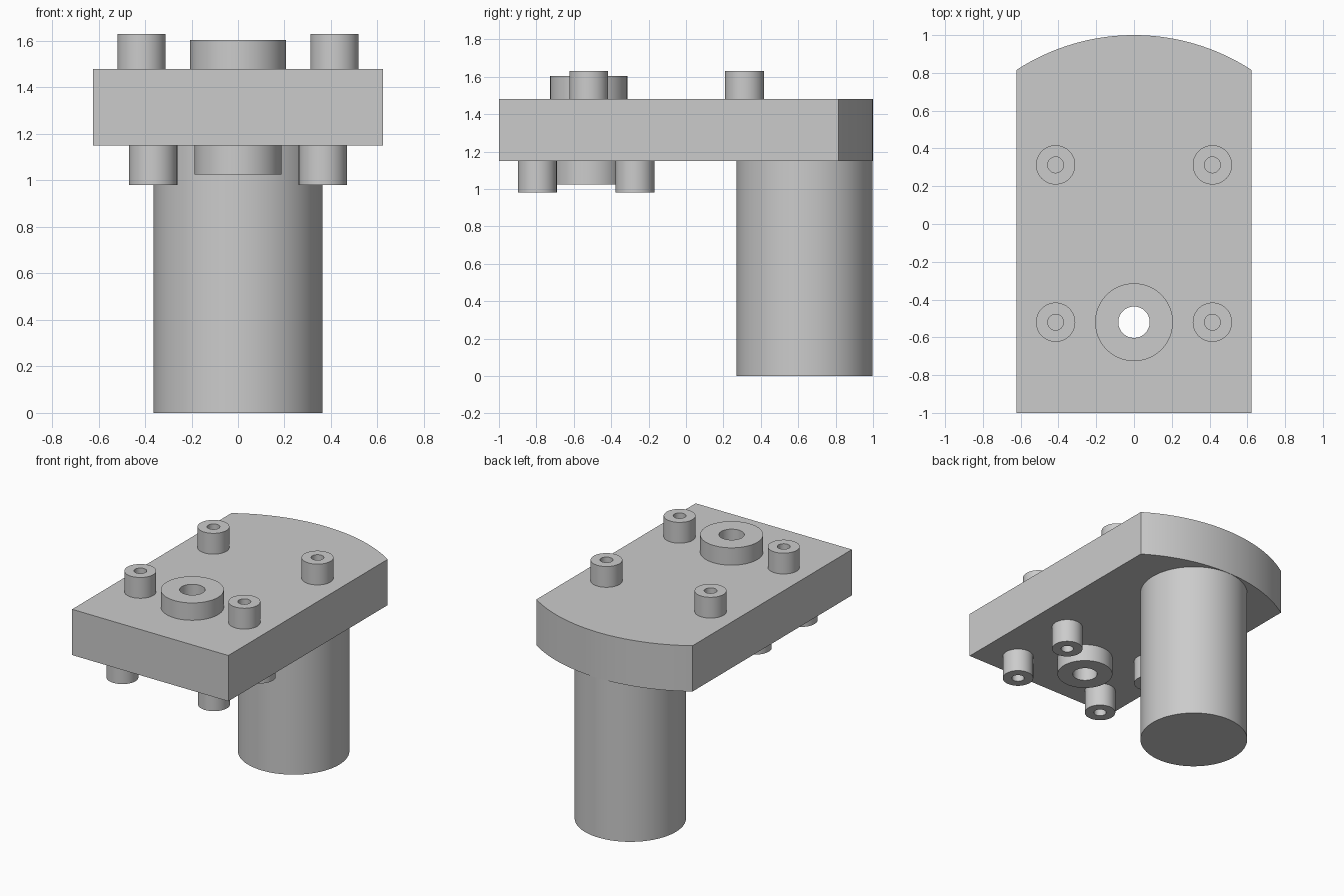
import bpy, bmesh, math

cube = bpy.data.objects.get("Cube")
if cube:
    bpy.data.objects.remove(cube, do_unlink=True)

PLATE_BOTTOM, PLATE_TOP = 1.15, 1.48
EMBED = 0.01  # how far the bosses sink into the plate

grey = bpy.data.materials.new("plain grey")
grey.use_nodes = True
COLOUR = (0.6, 0.6, 0.6, 1)
grey.diffuse_color = COLOUR
grey.node_tree.nodes["Principled BSDF"].inputs["Base Color"].default_value = COLOUR


def finish(name, bm, location=(0, 0, 0)):
    bmesh.ops.recalc_face_normals(bm, faces=bm.faces)
    mesh = bpy.data.meshes.new(name)
    bm.to_mesh(mesh)
    bm.free()
    mesh.materials.append(grey)
    obj = bpy.data.objects.new(name, mesh)
    obj.location = location
    bpy.context.collection.objects.link(obj)
    return obj


def smooth(obj):
    bpy.ops.object.select_all(action="DESELECT")
    obj.select_set(True)
    bpy.context.view_layer.objects.active = obj
    bpy.ops.object.shade_smooth_by_angle(angle=math.radians(30))


def lathe(name, profile, x, y, steps=64):
    """Turn a closed (radius, height) profile into a ring-shaped solid."""
    bm = bmesh.new()
    rings = []
    for i in range(steps):
        a = math.tau * i / steps
        rings.append([bm.verts.new((r * math.cos(a), r * math.sin(a), z)) for r, z in profile])
    n = len(profile)
    for i in range(steps):
        here, there = rings[i], rings[(i + 1) % steps]
        for j in range(n):
            k = (j + 1) % n
            bm.faces.new((here[j], there[j], there[k], here[k]))
    obj = finish(name, bm, (x, y, 0))
    smooth(obj)
    return obj


def cylinder(name, radius, z0, z1, x, y, steps=64):
    bm = bmesh.new()
    bmesh.ops.create_cone(bm, cap_ends=True, segments=steps, radius1=radius,
                          radius2=radius, depth=z1 - z0)
    return finish(name, bm, (x, y, (z0 + z1) / 2))


def tube(name, outer, inner, z0, z1, x, y):
    return lathe(name, [(outer, z0), (outer, z1), (inner, z1), (inner, z0)], x, y)


# Plate: straight sides and front, shallow arc at the back
half_width, corner_y = 0.623, 0.815
rise = 1 - corner_y
radius = (half_width ** 2 + rise ** 2) / (2 * rise)
sweep = math.asin(half_width / radius)
outline = [(-half_width, -1), (half_width, -1)]
ARC = 32
for i in range(ARC + 1):
    a = sweep * (1 - 2 * i / ARC)
    outline.append((radius * math.sin(a), 1 - radius + radius * math.cos(a)))

bm = bmesh.new()
base = bm.faces.new([bm.verts.new((x, y, PLATE_BOTTOM)) for x, y in outline])
top = bmesh.ops.extrude_face_region(bm, geom=[base])["geom"]
bmesh.ops.translate(bm, vec=(0, 0, PLATE_TOP - PLATE_BOTTOM),
                    verts=[v for v in top if isinstance(v, bmesh.types.BMVert)])
plate = finish("plate", bm)

# Bore through the plate, lined by the sleeve below
SLEEVE_Y = -0.52
cutter = cylinder("bore_cutter", 0.13, 1, 1.7, 0, SLEEVE_Y)
cutter.hide_render = True
cut = plate.modifiers.new("bore", "BOOLEAN")
cut.operation, cut.solver, cut.object = "DIFFERENCE", "EXACT", cutter
smooth(plate)
bpy.ops.object.modifier_apply(modifier=cut.name)
bpy.data.objects.remove(cutter, do_unlink=True)

# Sleeve with a wide collar above and a narrower one below
middle = (PLATE_BOTTOM + PLATE_TOP) / 2
lathe("centre_sleeve", [(0.083, 1.025), (0.187, 1.025), (0.187, middle),
                        (0.206, middle), (0.206, 1.605), (0.083, 1.605)], 0, SLEEVE_Y)

# Hollow bosses on both faces of the plate
for side, sign in (("left", 1), ("right", -1)):
    for end, y in (("front", SLEEVE_Y), ("back", 0.313)):
        tube(f"upper_boss_{end}_{side}", 0.104, 0.042,
             PLATE_TOP - EMBED, 1.63, sign * 0.415, y)
    for end, y in (("front", -0.795), ("back", -0.273)):
        tube(f"lower_boss_{end}_{side}", 0.104, 0.042,
             0.98, PLATE_BOTTOM + EMBED, sign * 0.365, y)

# Solid round post under the curved end
smooth(cylinder("post", 0.364, 0, PLATE_BOTTOM + EMBED, 0, 0.634, 96))
